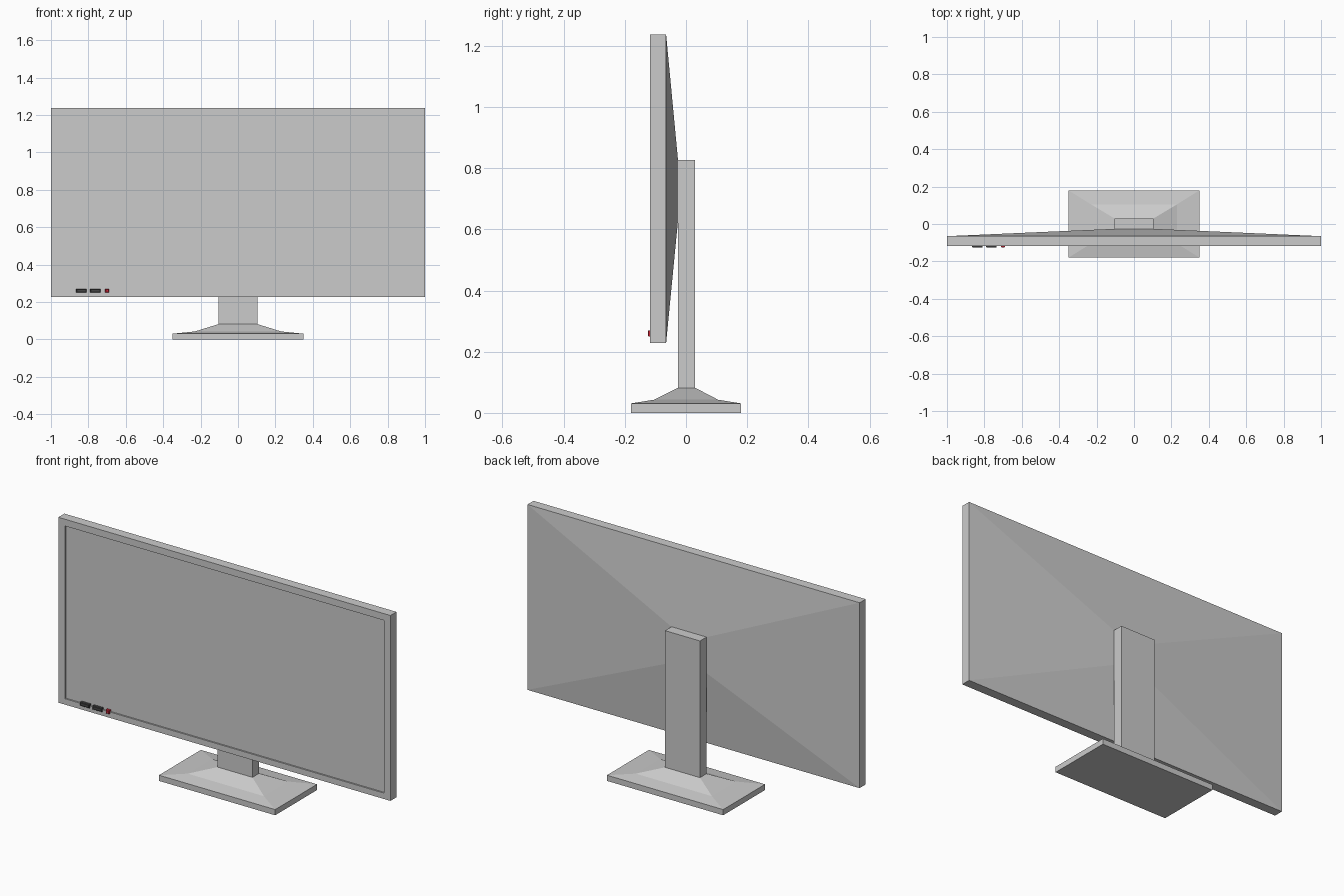
import bpy, bmesh

if "Cube" in bpy.data.objects:
    bpy.data.objects.remove(bpy.data.objects["Cube"])


def rect_y(y, x0, x1, z0, z1):
    return [(x0, y, z0), (x1, y, z0), (x1, y, z1), (x0, y, z1)]


def rect_z(z, hx, y0, y1):
    return [(-hx, y0, z), (hx, y0, z), (hx, y1, z), (-hx, y1, z)]


def loft(name, rings, material=None):
    """Skin a stack of four-corner rings and cap both ends."""
    bm = bmesh.new()
    loops = [[bm.verts.new(p) for p in ring] for ring in rings]
    for a, b in zip(loops, loops[1:]):
        for i in range(4):
            j = (i + 1) % 4
            bm.faces.new((a[i], a[j], b[j], b[i]))
    bm.faces.new(loops[0])
    bm.faces.new(loops[-1])
    bmesh.ops.recalc_face_normals(bm, faces=bm.faces)
    mesh = bpy.data.meshes.new(name)
    bm.to_mesh(mesh)
    bm.free()
    obj = bpy.data.objects.new(name, mesh)
    bpy.context.collection.objects.link(obj)
    if material:
        mesh.materials.append(material)
    return obj


def colour(name, rgb):
    mat = bpy.data.materials.new(name)
    mat.diffuse_color = (*rgb, 1)
    mat.use_nodes = True
    mat.node_tree.nodes["Principled BSDF"].inputs["Base Color"].default_value = mat.diffuse_color
    return mat


# Display: recessed screen, bezel, casing and tapered back
loft("display_panel", [
    rect_y(-0.109, -0.96, 0.96, 0.26, 1.20),
    rect_y(-0.117, -0.96, 0.96, 0.26, 1.20),
    rect_y(-0.117, -1, 1, 0.228, 1.237),
    rect_y(-0.065, -1, 1, 0.228, 1.237),
    rect_y(-0.026, -0.105, 0.105, 0.63, 0.825),
])

# Upright column behind the display
loft("stand_column", [rect_z(z, 0.105, -0.026, 0.03) for z in (0.082, 0.826)])

# Foot: slab with a two-step flare up to the column
loft("stand_base", [
    rect_z(0, 0.35, -0.18, 0.18),
    rect_z(0.031, 0.35, -0.18, 0.18),
    rect_z(0.043, 0.23, -0.105, 0.105),
    rect_z(0.082, 0.105, -0.026, 0.03),
])

# Buttons and power light on the lower bezel, slightly tapered
dark = colour("dark_plastic", (0.06, 0.06, 0.06))
red = colour("red_light", (0.6, 0.02, 0.04))
for name, x, half, mat in (("button_left", -0.837, 0.028, dark),
                           ("button_right", -0.762, 0.028, dark),
                           ("power_light", -0.70, 0.01, red)):
    loft(name, [rect_y(y, x - half + t, x + half - t, 0.25 + t, 0.27 - t)
                for y, t in ((-0.107, 0), (-0.122, 0), (-0.125, 0.003))], mat)
